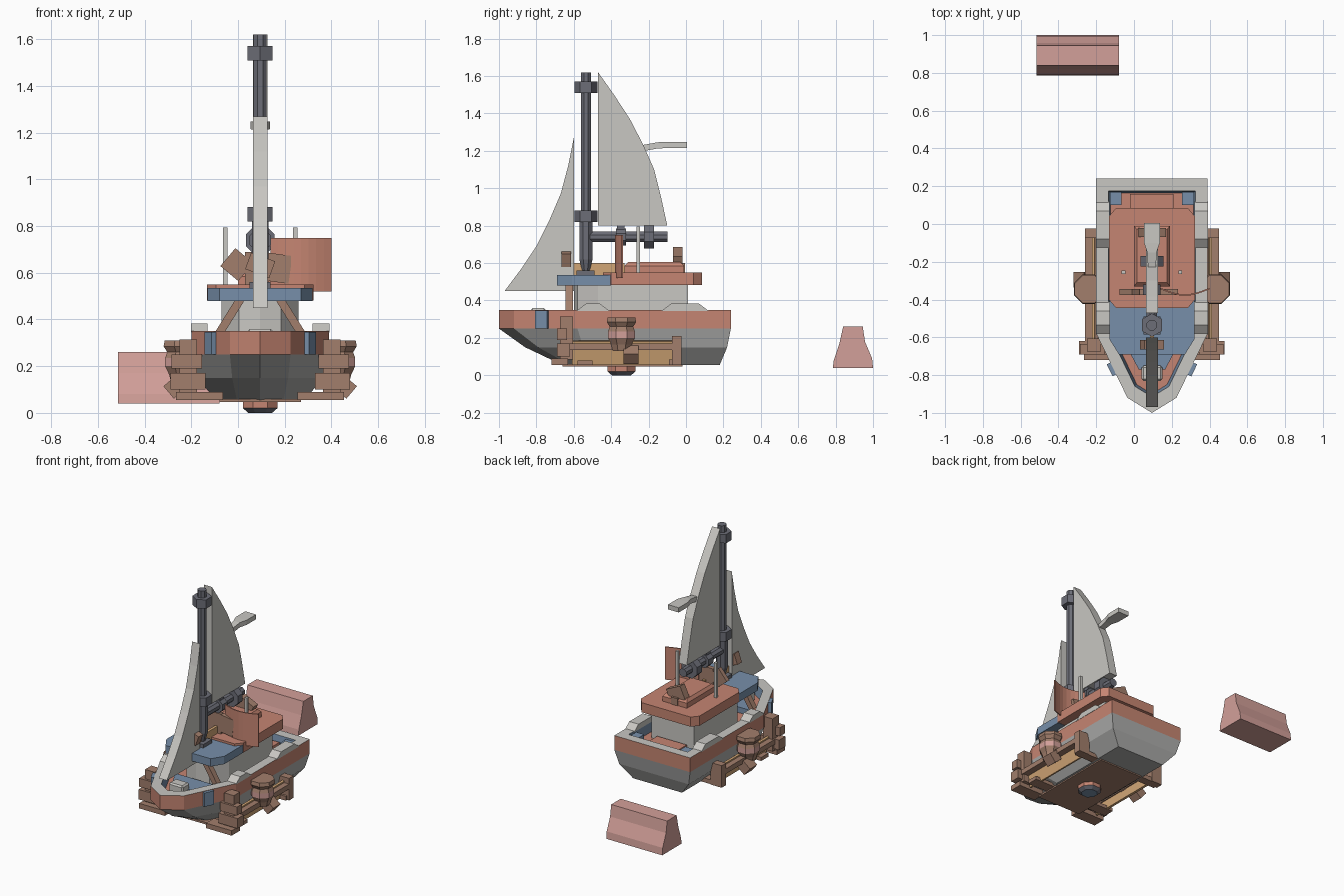
import bpy, bmesh, math
from mathutils import Matrix, Vector

if "Cube" in bpy.data.objects:
    bpy.data.objects.remove(bpy.data.objects["Cube"])

CX = 0.095  # boat centre line


def mat(name, r, g, b):
    m = bpy.data.materials.new(name)
    m.diffuse_color = (r, g, b, 1)
    m.use_nodes = True
    m.node_tree.nodes["Principled BSDF"].inputs["Base Color"].default_value = m.diffuse_color
    return m


ORANGE = mat("faded orange", .56, .235, .168)
BLUE = mat("slate blue", .185, .275, .40)
LIGHT = mat("light grey", .58, .57, .54)
HULL = mat("hull grey", .42, .42, .41)
DARK = mat("dark grey", .15, .155, .185)
BROWN = mat("brown wood", .36, .21, .15)
TAN = mat("tan wood", .64, .38, .18)
PINK = mat("dusty pink", .65, .35, .32)


def finish(name, bm, mats, smooth=False):
    bmesh.ops.recalc_face_normals(bm, faces=bm.faces)
    me = bpy.data.meshes.new(name)
    bm.to_mesh(me)
    bm.free()
    ob = bpy.data.objects.new(name, me)
    bpy.context.collection.objects.link(ob)
    for m in mats:
        me.materials.append(m)
    return ob


def box(name, lo, hi, m, rot=(0, 0, 0), bevel=0):
    lo, hi = Vector(lo), Vector(hi)
    bm = bmesh.new()
    bmesh.ops.create_cube(bm, size=1)
    bmesh.ops.scale(bm, vec=hi - lo, verts=bm.verts)
    if bevel:
        bmesh.ops.bevel(bm, geom=bm.edges[:], offset=bevel, segments=1, affect='EDGES')
    ob = finish(name, bm, [m])
    ob.location = (lo + hi) / 2
    ob.rotation_euler = [math.radians(a) for a in rot]
    return ob


def loft(name, rings, mats, strip_mats=None, cap=(0, 0)):
    """Skin between rings of equal point count and cap both ends."""
    bm = bmesh.new()
    vs = [[bm.verts.new(p) for p in r] for r in rings]
    n = len(rings[0])
    for k in range(len(vs) - 1):
        for i in range(n):
            j = (i + 1) % n
            f = bm.faces.new((vs[k][i], vs[k][j], vs[k + 1][j], vs[k + 1][i]))
            f.material_index = strip_mats[k] if strip_mats else 0
    bm.faces.new(vs[0]).material_index = cap[0]
    bm.faces.new(vs[-1]).material_index = cap[1]
    return finish(name, bm, mats)


def lathe(name, centre, prof, m, n=8, axis='Z', strip=None, mats=None, cap=(0, 0)):
    """Turned shape from (radius, height) pairs."""
    rings = []
    for r, h in prof:
        ring = []
        for i in range(n):
            a = 2 * math.pi * (i + .5) / n
            u, v = r * math.cos(a), r * math.sin(a)
            ring.append((u, v, h) if axis == 'Z' else (u, h, v))
        rings.append(ring)
    ob = loft(name, rings, mats or [m], strip, cap)
    ob.location = centre
    return ob


def slab(name, outline, z0, z1, m):
    """Flat plate from a mirrored half outline of (half x, y)."""
    pts = [(CX + x, y) for x, y in outline] + [(CX - x, y) for x, y in reversed(outline)]
    return loft(name, [[(x, y, z) for x, y in pts] for z in (z0, z1)], [m])


def side_profile(name, pts, x0, x1, m):
    return loft(name, [[(x, y, z) for y, z in pts] for x in (x0, x1)], [m])


# hull: bottom, bilge, orange band, grey rim, blue inner wall, orange deck
def hull_ring(z, w, stern, shoulder, bow_w, bow_y, tip):
    half = [(w, stern), (w, shoulder), (bow_w, bow_y)]
    return ([(CX + x, y, z) for x, y in half] + [(CX, tip, z)]
            + [(CX - x, y, z) for x, y in reversed(half)])


loft("hull", [
    hull_ring(.055, .19, .18, -.45, .10, -.62, -.66),
    hull_ring(.15, .27, .22, -.55, .12, -.79, -.86),
    hull_ring(.25, .295, .24, -.58, .13, -.92, -1),
    hull_ring(.35, .295, .24, -.58, .13, -.92, -1),
    hull_ring(.35, .23, .175, -.57, .09, -.86, -.915),
    hull_ring(.28, .22, .165, -.56, .08, -.85, -.90)],
    [HULL, ORANGE, LIGHT, BLUE], [0, 0, 1, 2, 3], cap=(0, 1))
slab("bow_step", [(.15, -.62), (.07, -.77)], .28, .32, BLUE)
box("bow_locker", (.04, -.83, .28), (.15, -.75, .36), LIGHT, bevel=.01)
side_profile("stern_step", [(.16, .28), (.16, .31), (.02, .31), (.02, .28)], -.02, .21, ORANGE)

# keel board and turned foot
box("keel_board", (-.08, -.66, .046), (.27, -.02, .06), BROWN)
lathe("keel_foot", (CX, -.345, 0), [(.055, 0), (.08, .02), (.08, .06)], ORANGE, 8,
      strip=[1, 0], mats=[ORANGE, DARK, BLUE], cap=(2, 0))

# cabin and two-part roof
loft("cabin", [hull_ring(z, .165, .01, -.47, .09, -.58, -.60) for z in (.28, .485)], [LIGHT])
slab("front_roof", [(.225, -.40), (.225, -.61), (.175, -.69)], .48, .535, BLUE)
slab("rear_roof", [(.19, .085), (.228, .04), (.228, -.40), (.19, -.445)], .482, .55, ORANGE)
loft("roof_hatch", [[(CX + a * w, -.17 + b * l, z) for a, b in ((-1, -1), (1, -1), (1, 1), (-1, 1))]
                    for z, w, l in ((.545, .095, .16), (.585, .095, .16), (.605, .08, .14))], [ORANGE])

for s in (-1, 1):
    side = "left" if s < 0 else "right"

    def sbox(name, lo, hi, m, rot=(0, 0, 0)):
        xs = sorted((CX + s * lo[0], CX + s * hi[0]))
        return box(side + "_" + name, (xs[0], lo[1], lo[2]), (xs[1], hi[1], hi[2]), m,
                   (rot[0], s * rot[1], s * rot[2]))

    # raised gunwale pads
    for k, (a, b) in enumerate(((-.585, -.41), (-.13, .12))):
        xs = (CX + s * .225, CX + s * .297)
        side_profile(f"{side}_gunwale_pad_{k}",
                     [(a, .345), (b, .345), (b - .05, .383), (a + .05, .383)], *xs, LIGHT)
    # blue bow plates, stern corners, roof posts, cabin braces
    sbox("bow_plate", (.203, -.805, .25), (.225, -.735, .347), BLUE, (0, 0, -26))
    sbox("stern_corner", (.16, .10, .28), (.222, .17, .34), BLUE)
    sbox("roof_post", (.14, -.265, .54), (.16, -.245, .795), LIGHT)
    sbox("cabin_post", (.15, -.38, .30), (.165, -.36, .48), LIGHT)
    sbox("cabin_brace", (.115, -.645, .32), (.15, -.605, .50), BROWN, (0, -32, 0))
    # leaning fender boards with rails and posts
    sbox("fender_board", (.29, -.61, .055), (.305, -.03, .185), TAN, (0, 12, 0))
    sbox("fender_rail", (.285, -.66, .135), (.355, -.04, .17), BROWN)
    sbox("fender_rear_post", (.27, -.075, .055), (.355, -.025, .21), BROWN)
    sbox("fender_front_post", (.27, -.675, .085), (.345, -.605, .315), BROWN)
    sbox("fender_upper_block", (.25, -.69, .19), (.38, -.635, .25), BROWN)
    sbox("fender_mid_block", (.235, -.69, .10), (.385, -.62, .17), BROWN)
    sbox("front_cross_plank", (.16, -.72, .055), (.36, -.63, .09), BROWN)
    sbox("low_cross_plank", (.16, -.58, .055), (.33, -.50, .08), BROWN)
    sbox("rear_cross_plank", (.15, -.09, .055), (.34, -.03, .085), BROWN)
    sbox("barrel_bracket", (.33, -.335, .075), (.40, -.255, .145), BROWN, (0, 40, 0))
    # barrel with a pink waist
    lathe(side + "_barrel", (CX + s * .335, -.345, 0),
          [(.05, .13), (.06, .165), (.078, .20), (.078, .235), (.068, .26), (.085, .285), (.08, .31)],
          BROWN, 8, strip=[0, 0, 1, 0, 0, 0], mats=[BROWN, PINK])

# mast with collars
lathe("mast", (CX, -.535, 0), [(.018, .545), (.038, .62), (.038, .85), (.03, .86), (.03, 1.62)], DARK, 8)
for k, z in enumerate((.82, 1.51)):
    lathe(f"mast_collar_{k}", (CX, -.535, z), [(.062, 0), (.062, .062)], DARK, 6)
box("mast_foot", (.05, -.585, .53), (.14, -.49, .56), DARK)

# boom with rings
lathe("boom", (CX, 0, .74), [(.03, -.53), (.03, -.10)], DARK, 8, 'Y')
for k, (y, r) in enumerate(((-.225, .066), (-.375, .05))):
    lathe(f"boom_ring_{k}", (CX, y, .74), [(r, 0), (r, .055)], DARK, 8, 'Y')
box("boom_cleat", (.07, -.37, .76), (.12, -.33, .80), DARK)


# sails: slightly billowed solids
def sail(name, pts):
    ob = side_profile(name, pts, .064, .126, LIGHT)
    return ob


sail("main_sail", [(-.47, .80), (-.10, .80), (-.135, .96), (-.17, 1.10), (-.23, 1.235),
                   (-.30, 1.37), (-.385, 1.50), (-.47, 1.62)])
sail("jib_sail", [(-.60, .45), (-.97, .45), (-.88, .57), (-.80, .69), (-.73, .83),
                  (-.67, .97), (-.63, 1.12), (-.60, 1.27)])
loft("pennant", [[(CX - w, y, z), (CX + w, y, z), (CX + w, y, z + .033), (CX - w, y, z + .033)]
                 for w, y, z in ((.02, -.25, 1.195), (.025, -.15, 1.213), (.042, -.10, 1.215),
                                 (.042, .005, 1.215))], [LIGHT])

# curved orange banner standing beside the boom
front = [(.14 + .26 * i / 8, -.345 - .035 * math.sin(math.pi * i / 8)) for i in range(9)]
pts = front + [(x, y + .008) for x, y in reversed(front)]
loft("banner", [[(x, y, z) for x, y in pts] for z in (.52, .75)], [ORANGE])

# timber scraps on the roof
box("scrap_left", (-.055, -.375, .585), (.045, -.345, .685), BROWN, (0, 40, 0))
box("scrap_right", (.115, -.375, .56), (.225, -.345, .68), BROWN, (0, 8, 0))
box("scrap_middle", (.03, -.375, .55), (.13, -.345, .69), BROWN)
box("scrap_front", (.04, -.665, .595), (.15, -.615, .67), BROWN, (0, 20, 0))
box("scrap_front_leg", (.075, -.66, .53), (.115, -.62, .61), BROWN)
box("scrap_rear", (.035, -.07, .57), (.155, -.02, .665), BROWN, (0, 25, 0))
box("scrap_rear_leg", (.07, -.06, .54), (.12, -.005, .60), BROWN)
box("roof_keel", (.085, -.60, .535), (.105, -.33, .60), TAN)

# separate road barrier behind the boat
side_profile("barrier", [(.785, .04), (.79, .08), (.82, .17), (.84, .26), (.945, .26),
                         (.957, .18), (.995, .09), (1.0, .04)], -.515, -.08, PINK)
